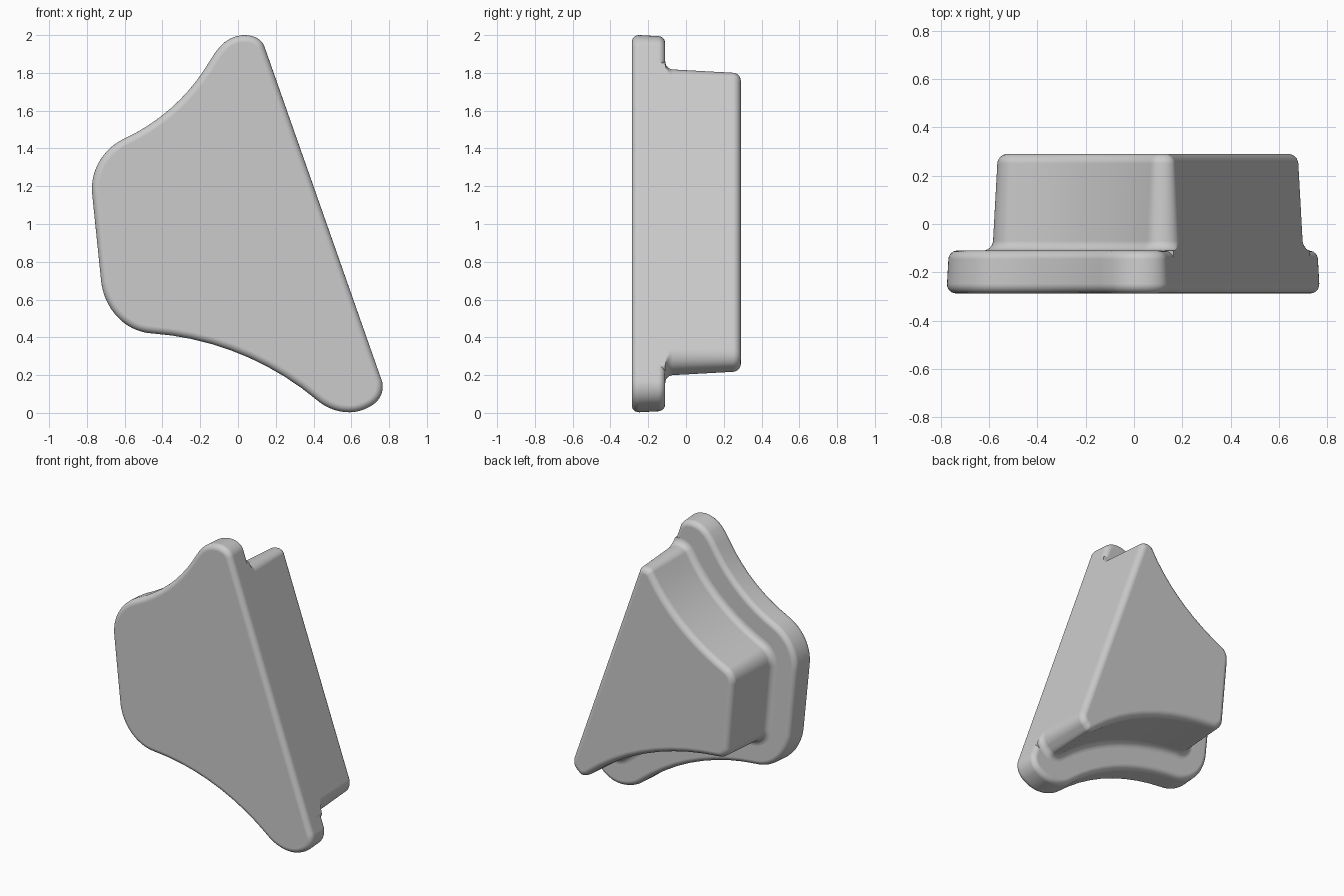
import bpy, bmesh, math
from mathutils import Vector

if "Cube" in bpy.data.objects:
    bpy.data.objects.remove(bpy.data.objects["Cube"])

grey = bpy.data.materials.new("plain grey")
grey.use_nodes = True
colour = (0.6, 0.6, 0.6, 1)
grey.diffuse_color = colour
grey.node_tree.nodes["Principled BSDF"].inputs["Base Color"].default_value = colour

# Outline nodes: x, z, heading in degrees; first span is the long straight slant
SLANT = -70.65
FLANGE = [(0.14, 1.94, SLANT), (0.76, 0.177, SLANT), (0.717, 0.045, -145),
          (0.59, 0.003, -180), (0.42, 0.066, -220), (-0.458, 0.421, -184),
          (-0.725, 0.70, -264), (-0.772, 1.157, -264), (-0.60, 1.453, -335),
          (-0.167, 1.835, -302), (-0.09, 1.945, -315), (0.035, 2.0, -360)]
BODY = [(0.196, 1.78, SLANT), (0.70, 0.345, SLANT), (0.672, 0.225, -140),
        (0.61, 0.19, -180), (0.53, 0.222, -220), (-0.445, 0.60, -184),
        (-0.55, 0.70, -264), (-0.592, 1.16, -264), (-0.524, 1.29, -335),
        (0.045, 1.79, -300), (0.12, 1.828, -360)]
slant_point = Vector(FLANGE[0][:2])
slant_out = Vector((-math.sin(math.radians(SLANT)), math.cos(math.radians(SLANT))))


def heading(deg):
    return Vector((math.cos(math.radians(deg)), math.sin(math.radians(deg))))


def outline(nodes):
    """Near-circular cubic spans through the nodes, as (point, outward normal)."""
    samples = []
    for i, (x, z, ang) in enumerate(nodes):
        x2, z2, ang2 = nodes[(i + 1) % len(nodes)]
        a, d = Vector((x, z)), Vector((x2, z2))
        turn = math.radians(abs((ang2 - ang + 180) % 360 - 180))
        chord = (d - a).length
        h = chord / 3
        if turn > 0.01:
            h = 4 / 3 * math.tan(turn / 4) * chord / (2 * math.sin(turn / 2))
        b, c = a + heading(ang) * h, d - heading(ang2) * h
        steps = max(1, round(math.degrees(turn) / 4))
        for k in range(steps):
            t = k / steps
            u = 1 - t
            p = a * u**3 + b * (3 * u * u * t) + c * (3 * u * t * t) + d * t**3
            v = (b - a) * (u * u) + (c - b) * (2 * u * t) + (d - c) * (t * t)
            v.normalize()
            samples.append((p, Vector((-v.y, v.x))))
    return samples


def draft(y):
    return 0.055 * (y + 0.25)


def loft(name, nodes, rings):
    """Skin rings of (y, outward offset), held inside the slanted plane."""
    bm = bmesh.new()
    samples = outline(nodes)
    loops = []
    for y, grow in rings:
        loop = []
        for p, n in samples:
            q = p + n * (grow - draft(y))
            over = (q - slant_point).dot(slant_out) + draft(y)
            if over > 0:
                q = q - slant_out * over
            loop.append(bm.verts.new((q.x, y, q.y)))
        loops.append(loop)
    count = len(samples)
    for lo, hi in zip(loops, loops[1:]):
        for i in range(count):
            j = (i + 1) % count
            bm.faces.new((lo[i], lo[j], hi[j], hi[i]))
    bm.faces.new(loops[0][::-1])
    bm.faces.new(loops[-1])
    bmesh.ops.recalc_face_normals(bm, faces=bm.faces)
    mesh = bpy.data.meshes.new(name)
    bm.to_mesh(mesh)
    bm.free()
    mesh.materials.append(grey)
    obj = bpy.data.objects.new(name, mesh)
    bpy.context.collection.objects.link(obj)
    bpy.ops.object.select_all(action='DESELECT')
    obj.select_set(True)
    bpy.context.view_layer.objects.active = obj
    bpy.ops.object.shade_smooth_by_angle(angle=math.radians(40))
    weighted = obj.modifiers.new("even shading", 'WEIGHTED_NORMAL')
    weighted.keep_sharp = True
    return obj


def rounded(y, radius, side, steps=6):
    """Quarter-round edge ending at depth y, facing side -1 (front) or +1 (back)."""
    arc = []
    for k in range(steps + 1):
        t = math.pi / 2 * k / steps
        arc.append((y - side * radius * (1 - math.sin(t)), radius * (math.cos(t) - 1)))
    return arc if side > 0 else arc[::-1]


# Front plate with rounded rims
FRONT, LEDGE, BACK = -0.287, -0.11, 0.29
loft("front_plate", FLANGE, rounded(FRONT, 0.04, -1) + rounded(LEDGE, 0.035, 1))

# Rear block: root buried in the plate, concave fillet, drafted wall, rounded rim
r = 0.04
fillet = [(LEDGE + r * (1 - math.cos(t)), r * (1 - math.sin(t)))
          for t in (math.pi / 2 * k / 6 for k in range(7))]
loft("rear_block", BODY, [(-0.2, r)] + fillet + rounded(BACK, 0.04, 1))
